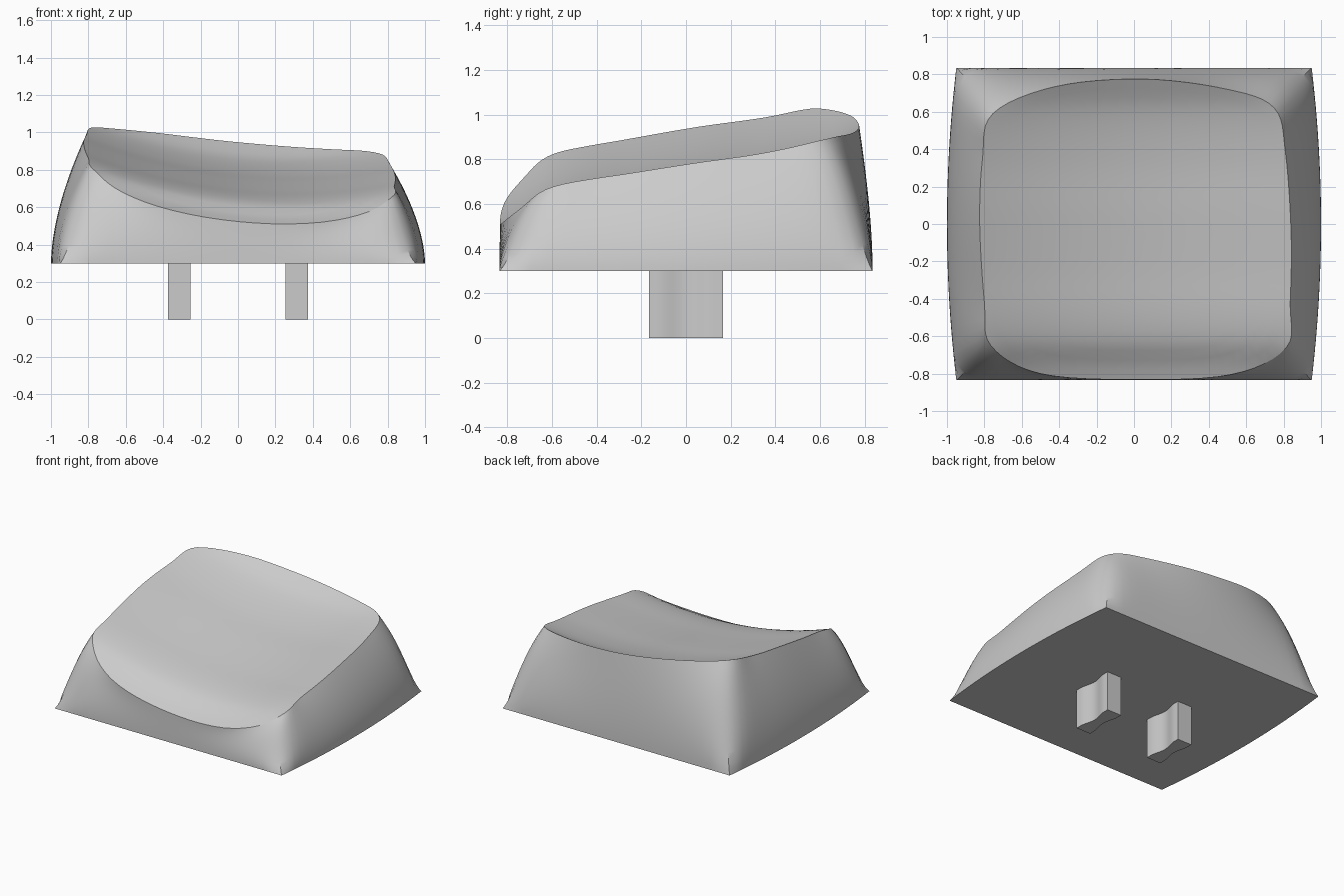
import bpy, bmesh, math
from mathutils import Vector

cube = bpy.data.objects.get("Cube")
if cube:
    bpy.data.objects.remove(cube, do_unlink=True)

BASE_Z = 0.30
SEGS = 6                 # spline steps between rim points
SIDE = 4 * SEGS          # steps along one side of the cap
COUNT = 4 * SIDE
WALL_RINGS, DISH_RINGS = 20, 16

# Rim outline seen from above, counter-clockwise, each row starting at a corner
RIM = [(0.815, -0.66), (0.835, -0.42), (0.84, -0.05), (0.81, 0.38),
       (0.75, 0.62), (0.50, 0.72), (0.05, 0.775), (-0.42, 0.735),
       (-0.755, 0.59), (-0.81, 0.35), (-0.825, 0.0), (-0.80, -0.42),
       (-0.765, -0.65), (-0.50, -0.80), (0.0, -0.832), (0.52, -0.805)]
# Height of the dish along its centre line, front to back
DISH = [(-0.84, 0.52), (-0.735, 0.567), (-0.65, 0.62), (-0.5, 0.662),
        (-0.25, 0.70), (0.05, 0.748), (0.35, 0.796), (0.62, 0.867), (0.78, 0.95)]


def material(name, value):
    mat = bpy.data.materials.new(name)
    mat.use_nodes = True
    color = (value, value, value, 1)
    mat.diffuse_color = color
    mat.node_tree.nodes["Principled BSDF"].inputs["Base Color"].default_value = color
    return mat


def finish(bm, name, mat):
    bmesh.ops.recalc_face_normals(bm, faces=bm.faces)
    mesh = bpy.data.meshes.new(name)
    bm.to_mesh(mesh)
    bm.free()
    mesh.materials.append(mat)
    obj = bpy.data.objects.new(name, mesh)
    bpy.context.scene.collection.objects.link(obj)
    return obj


def closed_spline(points, steps):
    pts = [Vector(p) for p in points]
    n, out = len(pts), []
    for i in range(n):
        a, b, c, d = (pts[(i + k) % n] for k in (-1, 0, 1, 2))
        for j in range(steps):
            t = j / steps
            out.append(0.5 * (2 * b + (c - a) * t + (2 * a - 5 * b + 4 * c - d) * t ** 2
                              + (3 * b - a - 3 * c + d) * t ** 3))
    return out


def centre_height(y):
    last = len(DISH) - 1
    i = max(k for k in range(last) if k == 0 or DISH[k][0] <= y)

    def slope(k):
        lo, hi = DISH[max(k - 1, 0)], DISH[min(k + 1, last)]
        return (hi[1] - lo[1]) / (hi[0] - lo[0])
    (y0, z0), (y1, z1) = DISH[i], DISH[i + 1]
    w = y1 - y0
    t = (y - y0) / w
    ease = t * t * (3 - 2 * t)
    return (z0 + (z1 - z0) * ease + w * slope(i) * t * (1 - t) ** 2
            - w * slope(i + 1) * t * t * (1 - t))


def dish_height(x, y):
    return centre_height(y) - 0.098 * x + 0.17 * x * x


def base_point(i):
    side, v = i // SIDE, 2 * (i % SIDE) / SIDE - 1
    bulge = 0.95 + 0.05 * (1 - v * v)
    return Vector([(bulge, 0.835 * v), (-0.95 * v, 0.835),
                   (-bulge, -0.835 * v), (0.95 * v, -0.835)][side])


def soften(ring, weight):
    # Round the corners of a ring by averaging neighbours
    for _ in range(5):
        ring = [p.lerp((ring[i - 1] + ring[(i + 1) % COUNT]) / 2, weight)
                for i, p in enumerate(ring)]
    return ring


def bridge(bm, low, high):
    for i in range(COUNT):
        j = (i + 1) % COUNT
        bm.faces.new((low[i], low[j], high[j], high[i]))


def build_cap(mat):
    bm = bmesh.new()
    rim = closed_spline(RIM, SEGS)
    base = [base_point(i) for i in range(COUNT)]
    rings = []
    # Curved side walls from the square base up to the sloping rim
    for r in range(WALL_RINGS + 1):
        s = r / WALL_RINGS
        ring = [b.lerp(p, s ** 1.8) for b, p in zip(base, rim)]
        ring = soften(ring, 0.6 * math.sin(math.pi * s))
        rings.append([bm.verts.new((q.x, q.y, BASE_Z + (dish_height(*p) - BASE_Z) * s))
                      for p, q in zip(rim, ring)])
    # Scooped top
    for r in range(1, DISH_RINGS):
        k = 1 - r / DISH_RINGS
        rings.append([bm.verts.new((p.x * k, p.y * k, dish_height(p.x * k, p.y * k)))
                      for p in rim])
    for low, high in zip(rings, rings[1:]):
        bridge(bm, low, high)
    middle = bm.verts.new((0, 0, dish_height(0, 0)))
    for i in range(COUNT):
        bm.faces.new((rings[-1][i], rings[-1][(i + 1) % COUNT], middle))
    # Flat underside
    bm.faces.new(list(reversed(rings[0])))
    for f in bm.faces:
        f.smooth = True
    # Crisp rim, base edge and lower corner creases
    for ring in (rings[0], rings[WALL_RINGS]):
        for i in range(COUNT):
            bm.edges.get((ring[i - 1], ring[i])).smooth = False
    for c in range(0, COUNT, SIDE):
        for r in range(4):
            bm.edges.get((rings[r][c], rings[r + 1][c])).smooth = False
    return finish(bm, "keycap_body", mat)


def build_stem(name, x, mat):
    # Post with a concave waist on both broad sides
    bm = bmesh.new()
    half = [(0.06, -0.165)]
    for i in range(17):
        y = 0.13 * (i / 8 - 1)
        half.append((0.06 - 0.011 * (1 + math.cos(math.pi * y / 0.13)), y))
    half.append((0.06, 0.165))
    outline = half + [(-px, py) for px, py in reversed(half)]
    face = bm.faces.new([bm.verts.new((x + px, py, 0)) for px, py in outline])
    new = bmesh.ops.extrude_face_region(bm, geom=[face])["geom"]
    bmesh.ops.translate(bm, vec=(0, 0, BASE_Z),
                        verts=[v for v in new if isinstance(v, bmesh.types.BMVert)])
    obj = finish(bm, name, mat)
    bpy.ops.object.select_all(action="DESELECT")
    obj.select_set(True)
    bpy.context.view_layer.objects.active = obj
    bpy.ops.object.shade_smooth_by_angle(angle=math.radians(30))


grey = material("light_grey_plastic", 0.6)
build_cap(grey)
for label, sx in (("left_stem", 0.315), ("right_stem", -0.315)):
    build_stem(label, sx, grey)
